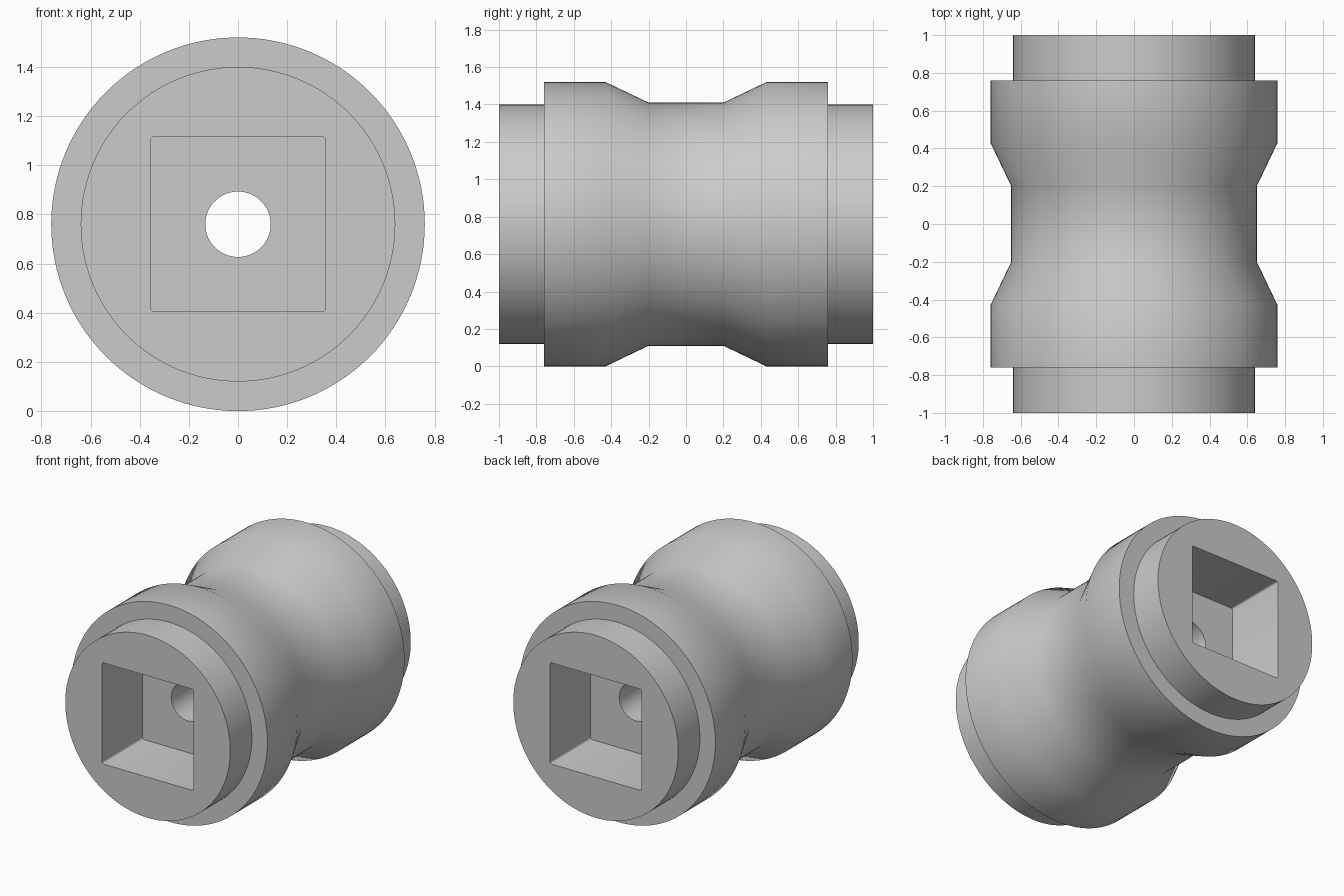
import bpy, bmesh, math
from mathutils import Matrix, Vector

cube = bpy.data.objects.get("Cube")
if cube:
    bpy.data.objects.remove(cube, do_unlink=True)

AXIS_Z = 0.76
SEGMENTS = 128

grey = bpy.data.materials.new("plain grey")
grey.use_nodes = True
colour = (0.6, 0.6, 0.6, 1.0)
grey.diffuse_color = colour
grey.node_tree.nodes["Principled BSDF"].inputs["Base Color"].default_value = colour


def add_object(name, bm):
    bmesh.ops.recalc_face_normals(bm, faces=bm.faces)
    mesh = bpy.data.meshes.new(name)
    bm.to_mesh(mesh)
    bm.free()
    mesh.materials.append(grey)
    obj = bpy.data.objects.new(name, mesh)
    bpy.context.collection.objects.link(obj)
    return obj


def lathe(name, profile):
    """Closed solid turned about the y axis from (y, radius) pairs."""
    bm = bmesh.new()
    rings = []
    for y, r in profile:
        angles = [math.tau * i / SEGMENTS for i in range(SEGMENTS)]
        rings.append([bm.verts.new((r * math.cos(a), y, AXIS_Z + r * math.sin(a)))
                      for a in angles])
    for a, b in zip(rings, rings[1:]):
        for i in range(SEGMENTS):
            j = (i + 1) % SEGMENTS
            bm.faces.new((a[i], a[j], b[j], b[i]))
    bm.faces.new(rings[0])
    bm.faces.new(rings[-1])
    return add_object(name, bm)


def pocket_cutter(name, side):
    """Square block with slightly rounded corners, reaching in from one end."""
    width, depth, spare = 0.71, 0.45, 0.1
    bm = bmesh.new()
    bmesh.ops.create_cube(bm, size=1)
    long_edges = [e for e in bm.edges
                  if abs((e.verts[0].co - e.verts[1].co).y) > 0.5]
    bmesh.ops.scale(bm, vec=Vector((width, depth + spare, width)), verts=bm.verts)
    bmesh.ops.bevel(bm, geom=long_edges, offset=0.012, segments=3,
                    profile=0.5, affect='EDGES')
    centre = side * (1 - (depth - spare) / 2)
    bmesh.ops.transform(bm, matrix=Matrix.Translation((0, centre, AXIS_Z)),
                        verts=bm.verts)
    return add_object(name, bm)


# Turned body: end spigot, shoulder, taper, waist, mirrored along the axis
half = [(-1, 0.64), (-0.76, 0.64), (-0.76, 0.76), (-0.43, 0.76), (-0.2, 0.65)]
body = lathe("roller_body", half + [(-y, r) for y, r in reversed(half)])

# Axle hole and the square pocket in each end
cutters = [lathe("axle_hole_cutter", [(-1.2, 0.133), (1.2, 0.133)]),
           pocket_cutter("front_pocket_cutter", -1),
           pocket_cutter("back_pocket_cutter", 1)]
bpy.ops.object.select_all(action='DESELECT')
body.select_set(True)
bpy.context.view_layer.objects.active = body
for cutter in cutters:
    cutter.hide_render = True
    cut = body.modifiers.new("cut", 'BOOLEAN')
    cut.operation = 'DIFFERENCE'
    cut.solver = 'EXACT'
    cut.object = cutter
    bpy.ops.object.modifier_apply(modifier=cut.name)
for cutter in cutters:
    bpy.data.objects.remove(cutter, do_unlink=True)

# Soft tapers, crisp shoulders and pocket edges
bpy.ops.object.shade_smooth_by_angle(angle=math.radians(35))
